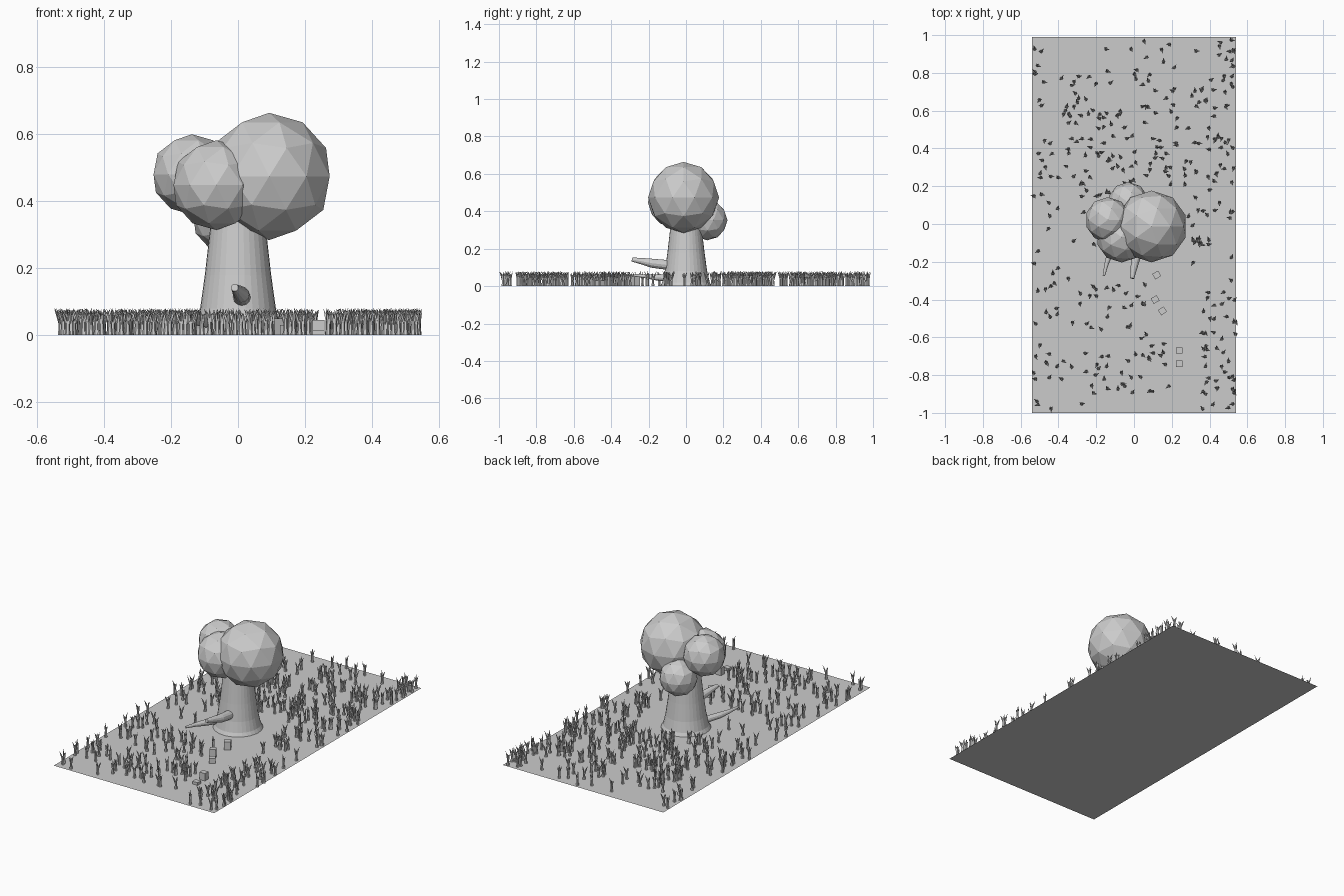
import bpy, bmesh, math, random
from mathutils import Vector, Matrix

if "Cube" in bpy.data.objects:
    bpy.data.objects.remove(bpy.data.objects["Cube"])

random.seed(7)
grey = bpy.data.materials.new("plain grey")
grey.diffuse_color = (0.6, 0.6, 0.6, 1)
grey.use_nodes = True
grey.node_tree.nodes["Principled BSDF"].inputs["Base Color"].default_value = grey.diffuse_color


def finish(name, bm):
    me = bpy.data.meshes.new(name)
    bm.to_mesh(me)
    bm.free()
    me.materials.append(grey)
    ob = bpy.data.objects.new(name, me)
    bpy.context.collection.objects.link(ob)
    return ob


def tube(bm, rings, sides, spin=0.0):
    """Loft circles (centre, radius) along a path; radius 0 makes a point."""
    prev = None
    for i, (c, r) in enumerate(rings):
        c = Vector(c)
        a = Vector(rings[max(i - 1, 0)][0])
        b = Vector(rings[min(i + 1, len(rings) - 1)][0])
        q = (b - a).to_track_quat('Z', 'Y')
        if r == 0:
            tip = bm.verts.new(c)
            for k in range(sides):
                bm.faces.new((prev[k], prev[(k + 1) % sides], tip))
            return
        ring = []
        for k in range(sides):
            t = spin + 2 * math.pi * k / sides
            ring.append(bm.verts.new(c + q @ Vector((r * math.cos(t), r * math.sin(t), 0))))
        if prev:
            for k in range(sides):
                n = (k + 1) % sides
                bm.faces.new((prev[k], prev[n], ring[n], ring[k]))
        else:
            bm.faces.new(ring[::-1])
        prev = ring
    bm.faces.new(prev)


# flat ground sheet
bm = bmesh.new()
bm.faces.new([bm.verts.new(p) for p in
              ((-0.54, -1, 0), (0.54, -1, 0), (0.54, 0.99, 0), (-0.54, 0.99, 0))])
finish("ground_sheet", bm)

# flared trunk
bm = bmesh.new()
tube(bm, [((0, 0, z), r) for z, r in
          ((0, 0.138), (0.02, 0.127), (0.08, 0.113), (0.18, 0.099), (0.32, 0.083), (0.4, 0.075))], 32)
finish("trunk", bm)

# two bare branches at the front
bm = bmesh.new()
tube(bm, [((0.012, -0.07, 0.11), 0.027), ((0.01, -0.18, 0.122), 0.024),
          ((0, -0.23, 0.132), 0.018), ((-0.01, -0.288, 0.142), 0.011)], 12)
finish("upper_branch", bm)
bm = bmesh.new()
tube(bm, [((-0.08, -0.05, 0.04), 0.02), ((-0.125, -0.15, 0.046), 0.017),
          ((-0.145, -0.21, 0.052), 0.011), ((-0.16, -0.275, 0.058), 0.006)], 12)
finish("lower_branch", bm)

# faceted leaf balls
for name, c, r in (("large_leaf_ball", (0.093, -0.013, 0.474), 0.19),
                   ("left_leaf_ball", (-0.138, 0.022, 0.48), 0.12),
                   ("front_leaf_ball", (-0.065, -0.07, 0.448), 0.134),
                   ("back_leaf_ball", (-0.03, 0.114, 0.353), 0.108)):
    bm = bmesh.new()
    bmesh.ops.create_icosphere(bm, subdivisions=2, radius=r, matrix=Matrix.Translation(c))
    finish(name, bm)

# small blocks: x, y, height, turn
blocks = ((0.12, -0.27, 0.05, 30), (0.112, -0.40, 0.05, 30), (0.15, -0.46, 0.03, 35),
          (0.24, -0.67, 0.045, 0), (0.24, -0.74, 0.016, 0))
for i, (x, y, h, turn) in enumerate(blocks):
    bm = bmesh.new()
    bmesh.ops.create_cube(bm, size=1, matrix=Matrix.Translation((x, y, h / 2))
                          @ Matrix.Rotation(math.radians(turn), 4, 'Z')
                          @ Matrix.Diagonal((0.036, 0.033, h, 1)))
    finish("block_%d" % (i + 1), bm)


def tuft(bm, x, y, a):
    """Short stem that forks into three pointed blades."""
    def at(d, turn, z):
        return (x + d * math.cos(a + turn), y + d * math.sin(a + turn), z)
    tube(bm, [((x, y, 0), 0.009), ((x, y, 0.02), 0.007), ((x, y, 0.042), 0.0065)], 6)
    for turn, lean, h in ((0, 0.021, 0.08), (2.4, 0.014, 0.076), (4.0, 0.011, 0.066)):
        tube(bm, [(at(0.002, turn, 0.034), 0.005), (at(lean * 0.5, turn, 0.058), 0.004),
                  (at(lean, turn, h), 0)], 4)


# grass scattered by zone: x range, y range, count
zones = ((-0.53, -0.44, 0.6, 0.98, 8), (-0.4, 0.3, 0.6, 0.97, 38), (0.3, 0.53, 0.56, 0.98, 32),
         (-0.53, -0.2, 0.3, 0.6, 22), (-0.2, 0.06, 0.3, 0.6, 28), (0.06, 0.26, 0.3, 0.6, 15),
         (0.26, 0.53, 0.25, 0.56, 28), (-0.53, -0.25, 0, 0.3, 16), (0.24, 0.53, 0, 0.25, 14),
         (-0.25, 0.24, 0.12, 0.3, 18), (-0.53, -0.2, -0.3, 0, 8), (0.32, 0.4, -0.12, -0.07, 9),
         (0.25, 0.53, -0.35, 0, 5), (-0.53, -0.2, -0.98, -0.3, 38), (-0.2, 0.1, -0.95, -0.32, 40),
         (0.1, 0.2, -0.9, -0.55, 6), (0.36, 0.54, -0.98, -0.35, 46))
bm = bmesh.new()
for x0, x1, y0, y1, n in zones:
    while n:
        x, y = random.uniform(x0, x1), random.uniform(y0, y1)
        if math.hypot(x, y) < 0.16:
            continue
        tuft(bm, x, y, random.uniform(0, 2 * math.pi))
        n -= 1
finish("grass_tufts", bm)
